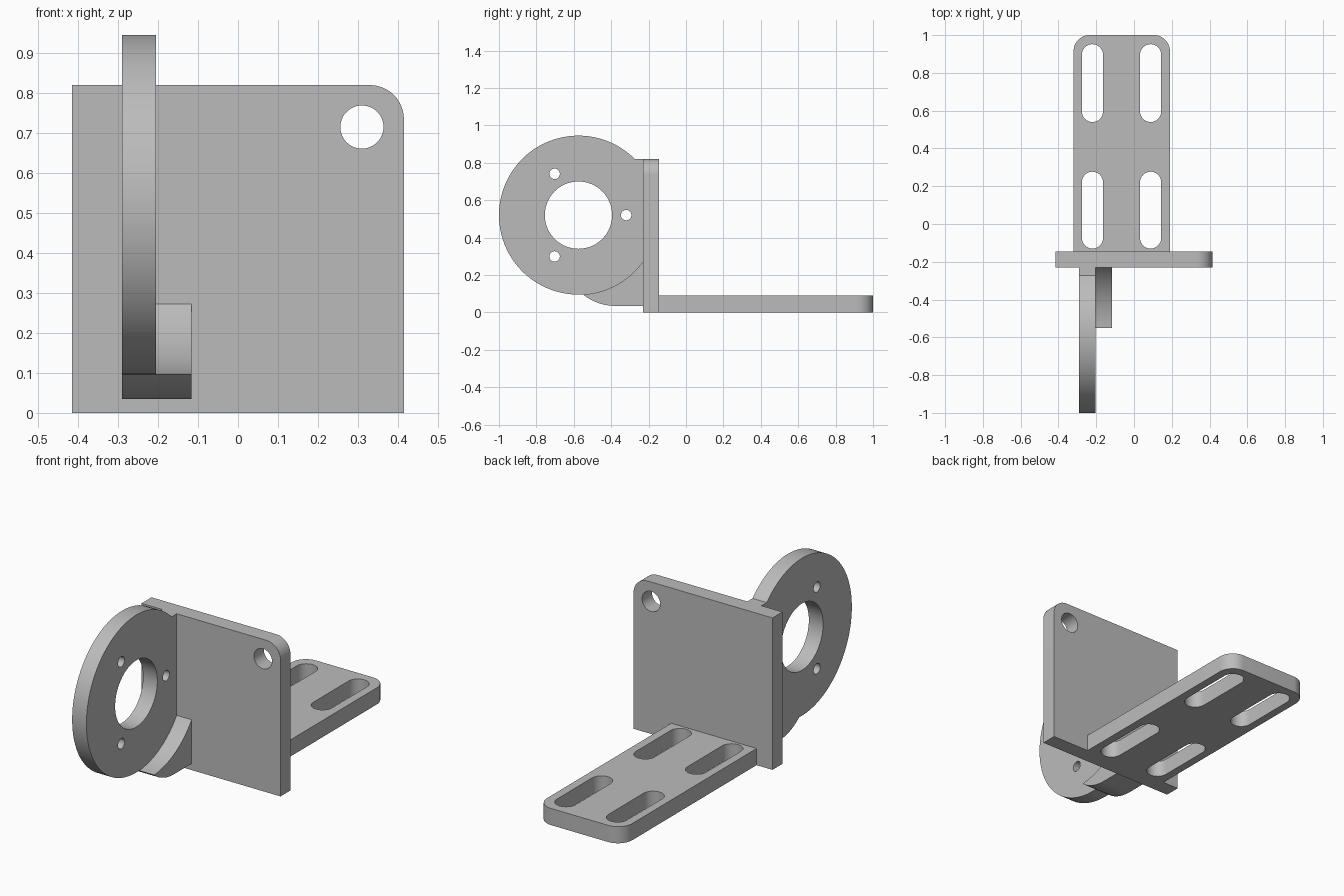
import bpy, bmesh, math

if "Cube" in bpy.data.objects:
    bpy.data.objects.remove(bpy.data.objects["Cube"])

metal = bpy.data.materials.new("grey_metal")
metal.diffuse_color = (0.50, 0.50, 0.50, 1)
metal.use_nodes = True
metal.node_tree.nodes["Principled BSDF"].inputs["Base Color"].default_value = metal.diffuse_color


def arc(cx, cy, r, a0, a1, n=24):
    """Points along an arc, angles in degrees."""
    return [(cx + r * math.cos(math.radians(a0 + (a1 - a0) * i / n)),
             cy + r * math.sin(math.radians(a0 + (a1 - a0) * i / n)))
            for i in range(n + 1)]


def circle(cx, cy, r, n=48):
    return arc(cx, cy, r, 0, 360, n)[:-1]


def slot(cx, y0, y1, r):
    return arc(cx, y1 - r, r, 0, 180, 16) + arc(cx, y0 + r, r, 180, 360, 16)


def plate(name, loops, lo, hi, place):
    """Fill an outline with holes, and extrude it from lo to hi."""
    bm = bmesh.new()
    for pts in loops:
        vs = [bm.verts.new(place(u, v, lo)) for u, v in pts]
        for i, v in enumerate(vs):
            bm.edges.new((v, vs[(i + 1) % len(vs)]))
    bmesh.ops.triangle_fill(bm, use_beauty=True, use_dissolve=False, edges=bm.edges[:])
    ext = bmesh.ops.extrude_face_region(bm, geom=bm.faces[:], use_keep_orig=True)
    top = [g for g in ext["geom"] if isinstance(g, bmesh.types.BMVert)]
    bmesh.ops.translate(bm, verts=top, vec=place(0, 0, hi - lo))
    bmesh.ops.recalc_face_normals(bm, faces=bm.faces[:])
    me = bpy.data.meshes.new(name)
    bm.to_mesh(me)
    bm.free()
    me.materials.append(metal)
    ob = bpy.data.objects.new(name, me)
    bpy.context.collection.objects.link(ob)
    bpy.ops.object.select_all(action='DESELECT')
    ob.select_set(True)
    bpy.context.view_layer.objects.active = ob
    bpy.ops.object.shade_smooth_by_angle(angle=math.radians(30))
    return ob


def flat(u, v, w):
    return (u, v, w)


def upright(u, v, w):
    return (u, w, v)


def sideways(u, v, w):
    return (w, u, v)


# Base foot with four slots
foot = ([(-0.32, -0.145), (0.19, -0.145)]
        + arc(0.105, 0.915, 0.085, 0, 90, 12) + arc(-0.235, 0.915, 0.085, 90, 180, 12))
slots = [slot(x, y0, y1, 0.056) for x in (-0.22, 0.088)
         for y0, y1 in ((-0.13, 0.277), (0.54, 0.952))]
plate("base_foot", [foot] + slots, 0, 0.09, flat)

# Upright wall with one rounded corner and a hole
wall = [(-0.415, 0), (0.415, 0)] + arc(0.33, 0.735, 0.085, 0, 90, 12) + [(-0.415, 0.82)]
plate("upright_wall", [wall, circle(0.31, 0.715, 0.054)], -0.23, -0.145, upright)

# Ring flange, with its web running into the wall
CY, CZ, R = -0.575, 0.52, 0.425
a_top = math.degrees(math.asin((0.82 - CZ) / R))
a_low = 273.4
a_wall = 360 - math.degrees(math.acos((-0.23 - CY) / R))
lower_curve = arc(-0.38, 0.306, 0.271, 231.1, 270, 12)
flange = ([(-0.23, 0.82)] + arc(CY, CZ, R, a_top, a_low, 72)
          + lower_curve[1:] + [(-0.23, 0.035)])
bolts = [circle(CY + 0.255 * math.cos(math.radians(a)),
                CZ + 0.255 * math.sin(math.radians(a)), 0.028, 24) for a in (0, 120, 240)]
plate("ring_flange", [flange, circle(CY, CZ, 0.18, 64)] + bolts, -0.29, -0.205, sideways)

# Curved gusset beside the flange
gusset = (arc(CY, CZ, R, a_low, a_wall, 20) + [(-0.23, 0.035)]
          + lower_curve[:0:-1])
plate("curved_gusset", [gusset], -0.205, -0.116, sideways)
